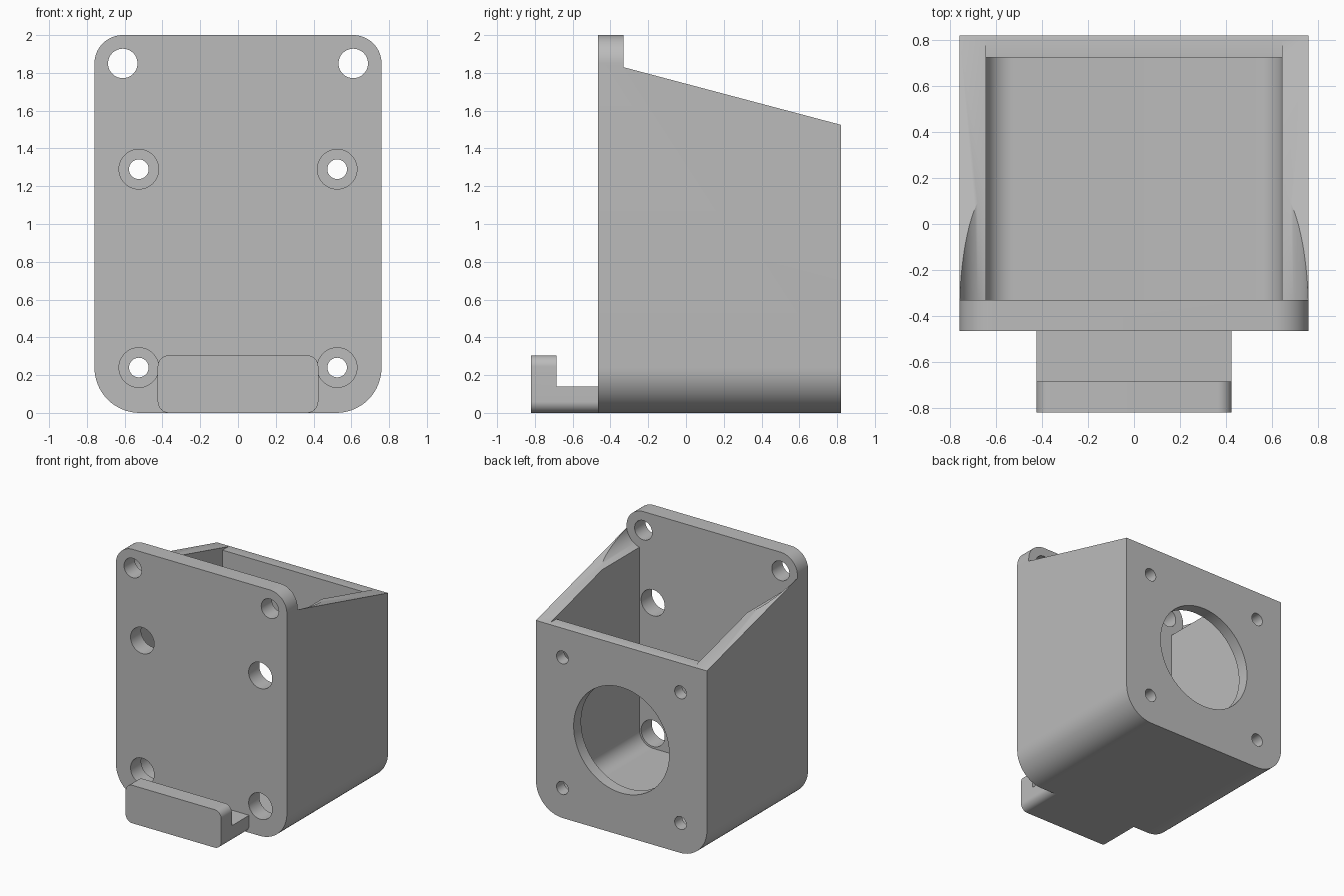
import bpy, bmesh, math

cube = bpy.data.objects.get("Cube")
if cube:
    bpy.data.objects.remove(cube, do_unlink=True)

grey = bpy.data.materials.new("plain grey")
grey.use_nodes = True
COLOUR = (0.5, 0.5, 0.5, 1)
grey.diffuse_color = COLOUR
grey.node_tree.nodes["Principled BSDF"].inputs["Base Color"].default_value = COLOUR

FRONT, PLATE, WALL, BACK = -0.465, -0.33, 0.725, 0.82
HOLE_X, SIDES = 0.525, (-1, 1)


def prism(name, points, axis, start, end):
    """Extrude a 2D outline along x (points are y, z) or y (points are x, z)."""
    bm = bmesh.new()
    place = (lambda p: (start, *p)) if axis == "x" else (lambda p: (p[0], start, p[1]))
    face = bm.faces.new([bm.verts.new(place(p)) for p in points])
    grown = bmesh.ops.extrude_face_region(bm, geom=[face])["geom"]
    shift = (end - start, 0, 0) if axis == "x" else (0, end - start, 0)
    bmesh.ops.translate(bm, vec=shift, verts=[g for g in grown if isinstance(g, bmesh.types.BMVert)])
    bmesh.ops.recalc_face_normals(bm, faces=bm.faces)
    mesh = bpy.data.meshes.new(name)
    bm.to_mesh(mesh)
    bm.free()
    mesh.materials.append(grey)
    ob = bpy.data.objects.new(name, mesh)
    bpy.context.collection.objects.link(ob)
    return ob


def rounded(half, low, high, r_low, r_high, steps=16):
    """Rectangle outline with separate bottom and top corner radii."""
    points = []
    corners = [(1, low + r_low, r_low, -90), (1, high - r_high, r_high, 0),
               (-1, high - r_high, r_high, 90), (-1, low + r_low, r_low, 180)]
    for side, z, r, angle in corners:
        n = steps if r else 0
        for i in range(n + 1):
            a = math.radians(angle + 90 * i / max(n, 1))
            points.append((side * (half - r) + r * math.cos(a), z + r * math.sin(a)))
    return points


def circle(x, z, r, n=48):
    return [(x + r * math.cos(math.tau * i / n), z + r * math.sin(math.tau * i / n)) for i in range(n)]


def cut(target, cutter):
    cutter.hide_render = True
    mod = target.modifiers.new("cut", "BOOLEAN")
    mod.operation, mod.solver, mod.object = "DIFFERENCE", "EXACT", cutter
    bpy.context.view_layer.objects.active = target
    bpy.ops.object.modifier_apply(modifier=mod.name)
    bpy.data.objects.remove(cutter, do_unlink=True)


def smooth(ob):
    bpy.ops.object.select_all(action="DESELECT")
    ob.select_set(True)
    bpy.context.view_layer.objects.active = ob
    bpy.ops.object.shade_smooth_by_angle(angle=math.radians(30))


# Housing: rounded block, sloped top behind the front plate, hollow inside
housing = prism("housing", rounded(0.76, 0, 2, 0.24, 0.15), "y", FRONT, BACK)
slope = (1.525 - 1.83) / (BACK - PLATE)
wedge = [(PLATE, 1.83), (1, 1.83 + slope * (1 - PLATE)), (1, 2.2), (PLATE, 2.2)]
cut(housing, prism("slope_cutter", wedge, "x", -1, 1))
cut(housing, prism("cavity_cutter", rounded(0.645, 0.12, 2.2, 0.12, 0), "y", PLATE, WALL))
cut(housing, prism("back_top_cutter", rounded(0.645, 1.53, 2.2, 0, 0), "y", WALL - 0.1, 0.9))

# Motor opening in the back wall
cut(housing, prism("opening_cutter", circle(0, 0.765, 0.425, 80), "y", 0.6, 1))

for s in SIDES:
    # Corner mounting holes with clearance for the screw head behind
    cut(housing, prism("corner_hole_cutter", circle(s * 0.61, 1.85, 0.078), "y", -0.6, -0.2))
    cut(housing, prism("clearance_cutter", circle(s * 0.61, 1.85, 0.15, 64), "y", PLATE, 0.9))
    # Screw holes at the back, wide access holes at the front
    for z in (0.24, 1.29):
        cut(housing, prism("access_cutter", circle(s * HOLE_X, z, 0.105), "y", -0.6, -0.2))
        cut(housing, prism("screw_cutter", circle(s * HOLE_X, z, 0.052, 32), "y", 0.6, 1))
smooth(housing)

# Hook at the bottom of the front plate
hook = prism("hook", rounded(0.425, 0, 0.305, 0.06, 0.06), "y", -0.82, FRONT)
notch = [(-0.685, 0.14), (-0.3, 0.14), (-0.3, 0.5), (-0.685, 0.5)]
cut(hook, prism("notch_cutter", notch, "x", -1, 1))
smooth(hook)
